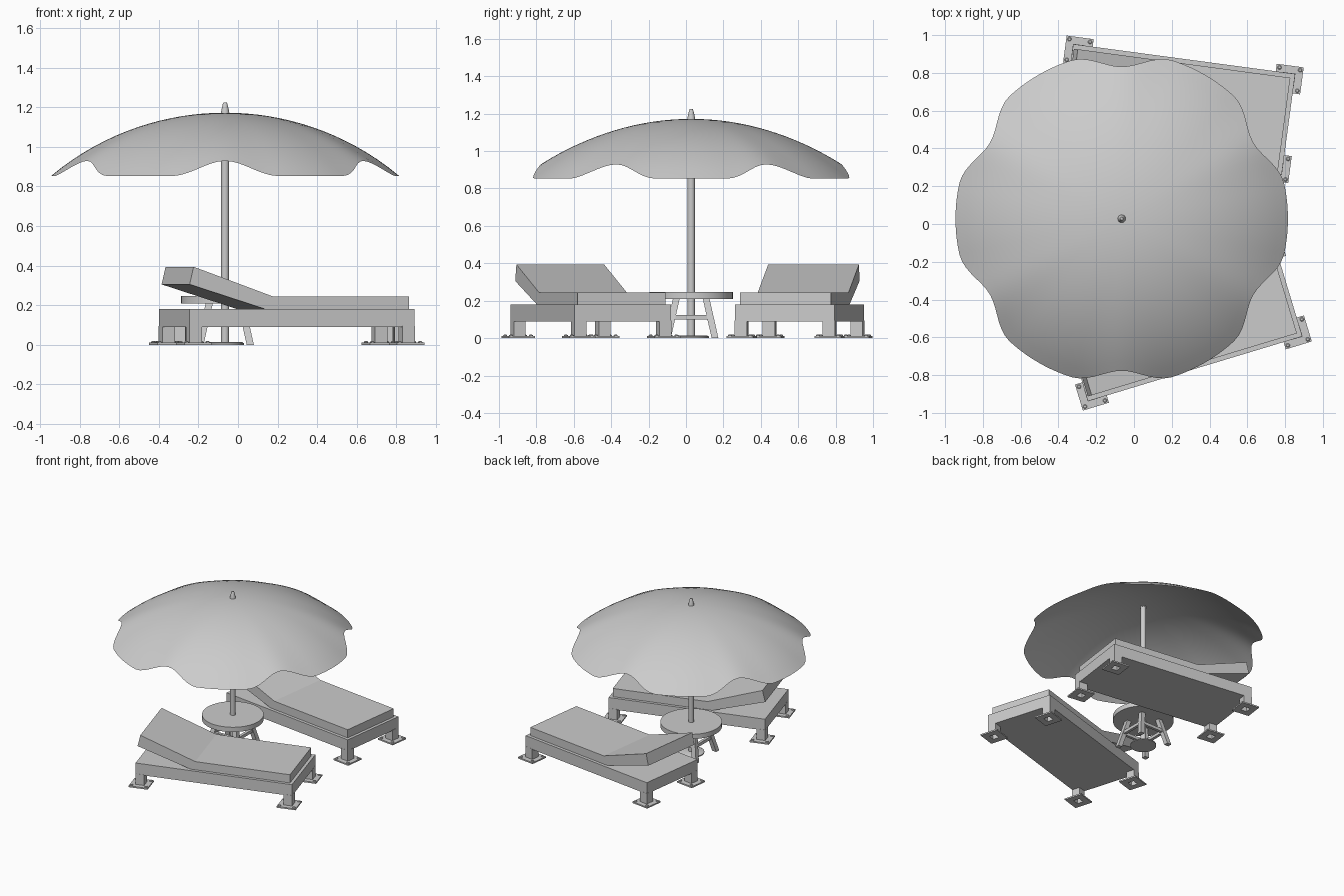
import bpy, bmesh
from math import radians, pi, cos, sin, sqrt
from mathutils import Matrix, Vector

if "Cube" in bpy.data.objects:
    bpy.data.objects.remove(bpy.data.objects["Cube"])

CX, CY = -0.065, 0.028          # shared axis of umbrella and table


def finish(name, bm, mat=Matrix(), smooth=False):
    bmesh.ops.recalc_face_normals(bm, faces=bm.faces)
    me = bpy.data.meshes.new(name)
    bm.to_mesh(me)
    bm.free()
    ob = bpy.data.objects.new(name, me)
    bpy.context.collection.objects.link(ob)
    ob.matrix_world = mat
    if smooth:
        bpy.ops.object.select_all(action='DESELECT')
        ob.select_set(True)
        bpy.context.view_layer.objects.active = ob
        bpy.ops.object.shade_smooth_by_angle(angle=radians(35))
    return ob


def lathe(name, pts, n, mat, turn=0.0, closed=False, smooth=True):
    """Revolve (radius, z) points; closed joins last profile point to first."""
    bm = bmesh.new()
    rings = [[bm.verts.new((r * cos(turn + 2 * pi * i / n), r * sin(turn + 2 * pi * i / n), z))
              for i in range(n)] for r, z in pts]
    pairs = list(zip(rings, rings[1:])) + ([(rings[-1], rings[0])] if closed else [])
    for a, b in pairs:
        for i in range(n):
            j = (i + 1) % n
            bm.faces.new((a[i], a[j], b[j], b[i]))
    if not closed:
        bm.faces.new(rings[0])
        bm.faces.new(rings[-1])
    return finish(name, bm, mat, smooth)


def box(name, size, loc, mat):
    bm = bmesh.new()
    bmesh.ops.create_cube(bm, size=1, matrix=Matrix.Translation(loc) @ Matrix.Diagonal((*size, 1)))
    return finish(name, bm, mat)


def beam(name, a, b, w, mat):
    """Square bar from a to b with horizontal cut ends."""
    bm = bmesh.new()
    rings = [[bm.verts.new((p[0] + sx * w / 2, p[1] + sy * w / 2, p[2]))
              for sx, sy in ((-1, -1), (1, -1), (1, 1), (-1, 1))] for p in (a, b)]
    for i in range(4):
        j = (i + 1) % 4
        bm.faces.new((rings[0][i], rings[0][j], rings[1][j], rings[1][i]))
    bm.faces.new(rings[0])
    bm.faces.new(rings[1])
    return finish(name, bm, mat)


axis = Matrix.Translation((CX, CY, 0))

# Umbrella canopy: spherical dome with six rounded scallops
bm = bmesh.new()
N, M, RS, TOP = 144, 16, 1.37, 1.172
top = bm.verts.new((0, 0, TOP))
prev = None
for k in range(1, M + 1):
    t, ring = k / M, []
    for i in range(N):
        deg = 360 * i / N
        a = abs((deg % 60) - 30)
        notch = 0.5 + 0.5 * cos(pi * min(a / 18, 1))
        r = t * (0.88 - 0.075 * notch)
        z = TOP - RS + sqrt(RS * RS - r * r) + 0.018 * notch * t ** 4
        ring.append(bm.verts.new((r * cos(radians(deg)), r * sin(radians(deg)), z)))
    for i in range(N):
        j = (i + 1) % N
        if prev:
            bm.faces.new((prev[i], ring[i], ring[j], prev[j]))
        else:
            bm.faces.new((top, ring[i], ring[j]))
    prev = ring
finish("umbrella_canopy", bm, axis, True)

# Pole, foot disc and finial
lathe("umbrella_pole", [(0.02, 0.0), (0.02, 1.168)], 24, axis)
lathe("pole_base", [(0.095, 0.0), (0.095, 0.008), (0.085, 0.014)], 32, axis)
lathe("umbrella_finial", [(0.022, 1.165), (0.02, 1.18), (0.012, 1.215), (0.008, 1.224)], 16, axis)

# Round table with four splayed legs and stretchers
lathe("table_top", [(0.222, 0.208), (0.222, 0.246)], 48, axis)
corners = [(1, 1), (-1, 1), (-1, -1), (1, -1)]
for sx, sy in corners:
    beam("table_leg", (sx * 0.127, sy * 0.127, 0), (sx * 0.08, sy * 0.08, 0.21), 0.036, axis)
for s in (-1, 1):
    box("table_stretcher", (0.2, 0.022, 0.024), (0, s * 0.103, 0.112), axis)
    box("table_stretcher", (0.022, 0.2, 0.024), (s * 0.103, 0, 0.112), axis)


# Sun lounger: frame, bent mattress, four legs on bolted foot plates
def lounger(label, x, y, angle):
    mat = Matrix.Translation((x, y, 0)) @ Matrix.Rotation(radians(angle), 4, 'Z')
    box(label + "_frame", (1.186, 0.538, 0.09), (0, 0, 0.135), mat)
    profile = [(0.57, 0.18), (0.57, 0.245), (-0.149, 0.245),
               (-0.565, 0.394), (-0.586, 0.305), (-0.186, 0.18)]
    bm = bmesh.new()
    sides = [[bm.verts.new((px, s * 0.245, pz)) for px, pz in profile] for s in (-1, 1)]
    for i in range(6):
        j = (i + 1) % 6
        bm.faces.new((sides[0][i], sides[0][j], sides[1][j], sides[1][i]))
    for s in sides:
        bm.faces.new((s[0], s[1], s[2], s[5]))
        bm.faces.new((s[5], s[2], s[3], s[4]))
    finish(label + "_mattress", bm, mat)
    q = sqrt(2)
    for sx, sy in corners:
        m = mat @ Matrix.Translation((sx * 0.561, sy * 0.237, 0))
        # hollow leg and square plate with an open centre
        lathe(label + "_leg", [(0.033 * q, 0.01), (0.033 * q, 0.095), (0.025 * q, 0.095), (0.025 * q, 0.01)],
              4, m, pi / 4, True, False)
        lathe(label + "_foot_plate", [(0.072 * q, 0), (0.072 * q, 0.011), (0.025 * q, 0.011), (0.025 * q, 0)],
              4, m, pi / 4, True, False)
        for bx, by in corners:
            lathe(label + "_bolt", [(0.011, 0.01), (0.011, 0.015), (0.007, 0.018)], 12,
                  m @ Matrix.Translation((bx * 0.055, by * 0.055, 0)))


lounger("front_lounger", 0.246, -0.509, 16.8)
lounger("back_lounger", 0.23, 0.607, -7.65)
